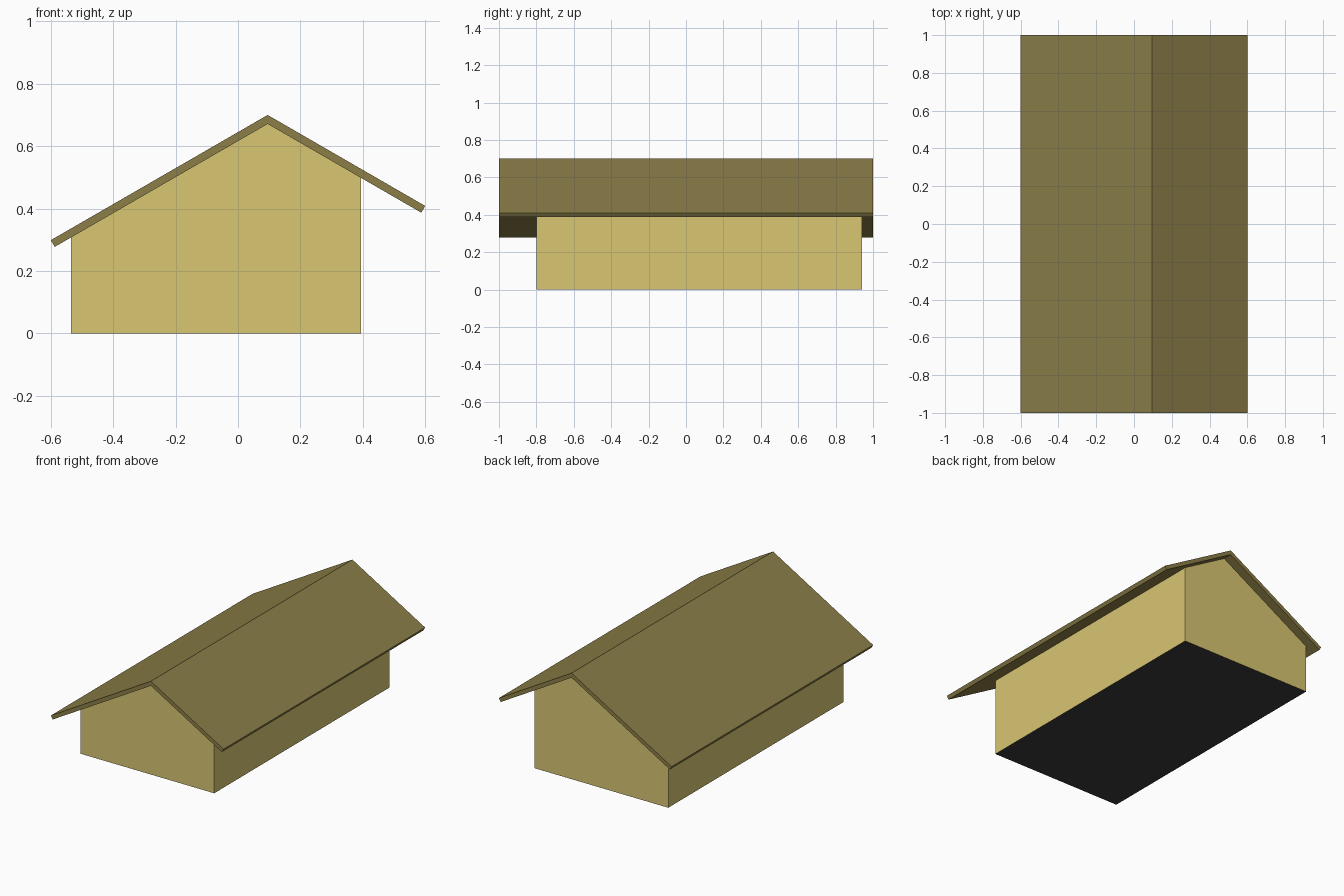
import bpy
import math

if "Cube" in bpy.data.objects:
    bpy.data.objects.remove(bpy.data.objects["Cube"])

SLOPE = math.tan(math.radians(30))
RIDGE_X, RIDGE_Z, THICK = 0.095, 0.70, 0.025
UNDER_Z = RIDGE_Z - THICK / math.cos(math.radians(30))


def material(name, color):
    m = bpy.data.materials.new(name)
    m.diffuse_color = (*color, 1)
    m.use_nodes = True
    m.node_tree.nodes["Principled BSDF"].inputs["Base Color"].default_value = m.diffuse_color
    return m


def prism(name, profile, y0, y1, mat, skip=()):
    """Extrude an x/z profile (clockwise from the front) along y; skip leaves sides open."""
    n = len(profile)
    verts = [(x, y, z) for y in (y0, y1) for x, z in profile]
    faces = [tuple(reversed(range(n))), tuple(range(n, 2 * n))]
    for i in range(n):
        j = (i + 1) % n
        if i not in skip:
            faces.append((i, j, j + n, i + n))
    me = bpy.data.meshes.new(name)
    me.from_pydata(verts, [], faces)
    me.materials.append(mat)
    ob = bpy.data.objects.new(name, me)
    bpy.context.collection.objects.link(ob)
    return ob


def under(x):
    return UNDER_Z - abs(x - RIDGE_X) * SLOPE


def top(x):
    return RIDGE_Z - abs(x - RIDGE_X) * SLOPE


wall_mat = material("wall_yellow", (0.69, 0.57, 0.17))
roof_mat = material("roof_olive", (0.26, 0.21, 0.065))
floor_mat = material("floor_grey", (0.045, 0.045, 0.045))

# Gabled walls, open at the bottom
L, R, FRONT, BACK = -0.535, 0.395, -0.80, 0.94
prism("walls", [(L, 0), (L, under(L)), (RIDGE_X, UNDER_Z), (R, under(R)), (R, 0)],
      FRONT, BACK, wall_mat, skip=(4,))

# Folded roof with eaves cut square to the slope
cut = THICK * 0.5
prism("roof", [(-0.6, top(-0.6)), (RIDGE_X, RIDGE_Z), (0.6, top(0.6)),
               (0.6 - cut, under(0.6 - cut)), (RIDGE_X, UNDER_Z),
               (-0.6 + cut, under(-0.6 + cut))], -1, 1, roof_mat)

# Floor closing the underside
me = bpy.data.meshes.new("floor")
me.from_pydata([(L, FRONT, 0), (L, BACK, 0), (R, BACK, 0), (R, FRONT, 0)],
               [], [(0, 1, 2, 3)])
me.materials.append(floor_mat)
bpy.context.collection.objects.link(bpy.data.objects.new("floor", me))
